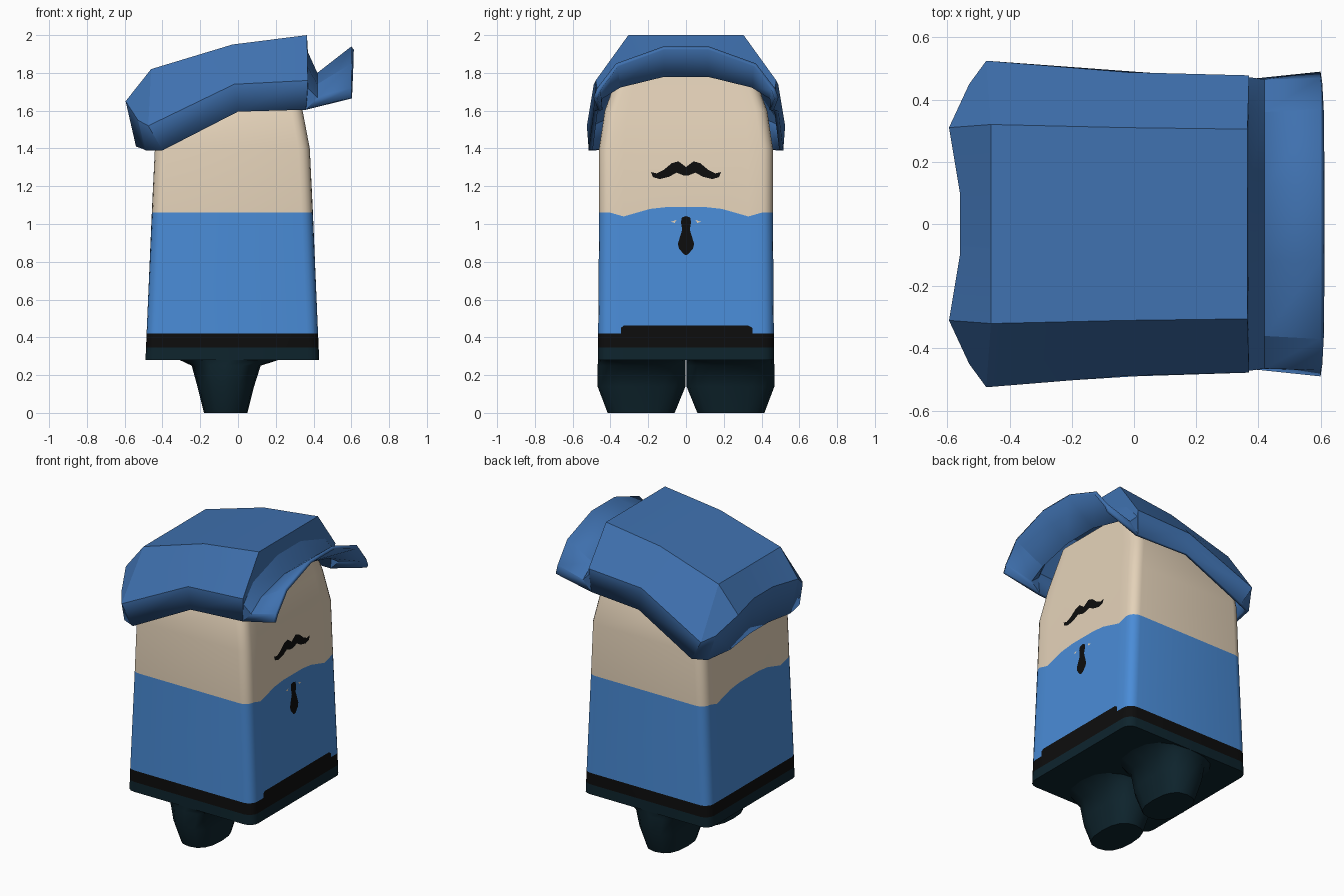
import bpy, bmesh, math

if "Cube" in bpy.data.objects:
    bpy.data.objects.remove(bpy.data.objects["Cube"])


def material(name, rgb):
    m = bpy.data.materials.new(name)
    m.diffuse_color = (*rgb, 1)
    m.use_nodes = True
    m.node_tree.nodes["Principled BSDF"].inputs["Base Color"].default_value = m.diffuse_color
    return m


SKIN = material("skin", (0.776, 0.645, 0.485))
SHIRT = material("shirt blue", (0.068, 0.262, 0.68))
CAP = material("cap blue", (0.050, 0.165, 0.43))
TROUSER = material("dark teal", (0.0044, 0.0176, 0.0262))
BLACK = material("black", (0.004, 0.004, 0.004))


def finish(bm, name, mats, angle=30):
    me = bpy.data.meshes.new(name)
    bm.to_mesh(me)
    bm.free()
    ob = bpy.data.objects.new(name, me)
    bpy.context.collection.objects.link(ob)
    for m in mats:
        me.materials.append(m)
    bpy.ops.object.select_all(action='DESELECT')
    ob.select_set(True)
    bpy.context.view_layer.objects.active = ob
    bpy.ops.object.shade_smooth_by_angle(angle=math.radians(angle))
    return ob


def loft(rings, mat_ids=None):
    """Closed rings skinned together and capped at both ends."""
    bm = bmesh.new()
    rows = [[bm.verts.new(p) for p in r] for r in rings]
    n = len(rows[0])
    for k in range(len(rows) - 1):
        for i in range(n):
            j = (i + 1) % n
            f = bm.faces.new((rows[k][i], rows[k][j], rows[k + 1][j], rows[k + 1][i]))
            f.material_index = mat_ids[k] if mat_ids else 0
    bm.faces.new(rows[0][::-1]).material_index = mat_ids[0] if mat_ids else 0
    bm.faces.new(rows[-1]).material_index = mat_ids[-1] if mat_ids else 0
    bmesh.ops.recalc_face_normals(bm, faces=bm.faces)
    return bm


# ---- body: rounded box in colour bands, face side towards +x
def body_ring(x0, x1, h, zf, r=0.06):
    pts = []
    corners = [(x1 - r, h - r, 0), (x0 + r, h - r, 90), (x0 + r, -h + r, 180), (x1 - r, -h + r, 270)]
    cols = [-0.33, -0.19, -0.1, 0.1, 0.19, 0.33]
    for i, (cx, cy, a) in enumerate(corners):
        for s in range(5):
            t = math.radians(a + s * 22.5)
            pts.append((cx + r * math.cos(t), cy + r * math.sin(t)))
        if i == 1:
            pts += [(x0, y * h / 0.46) for y in cols[::-1]]
        if i == 3:
            pts += [(x1, y * h / 0.46) for y in cols]
    return [(x, y, zf(x, y)) for x, y in pts]


def front_x(z):
    return 0.43 - 0.0446 * (z - 0.28)


def collar(x, y):
    if -0.42 < x < 0.35:
        return 1.06
    a = abs(y)
    return 1.09 if a < 0.15 else 1.08 if a < 0.25 else 1.04 if a < 0.36 else 1.06


def level(z):
    return lambda x, y: z


rings = [body_ring(-0.49, 0.43, 0.465, level(0.28)),
         body_ring(-0.487, front_x(0.345), 0.465, level(0.345)),
         body_ring(-0.484, front_x(0.42), 0.465, level(0.42)),
         body_ring(-0.455, front_x(1.06), 0.46, collar),
         body_ring(-0.44, 0.38, 0.46, level(1.4)),
         body_ring(-0.42, 0.342, 0.43, level(1.6)),
         body_ring(-0.36, 0.30, 0.34, lambda x, y: 1.80 + 0.2 * x)]
finish(loft(rings, [0, 1, 2, 3, 3, 3]), "body", [TROUSER, BLACK, SHIRT, SKIN])


# ---- legs: stubby rounded loft on each side
def leg_ring(z, x0, x1, y0, y1, s):
    cx, cy = (x0 + x1) / 2, s * (y0 + y1) / 2
    rx, ry = (x1 - x0) / 2, (y1 - y0) / 2
    out = []
    for i in range(16):
        c, d = math.cos(i * math.pi / 8), math.sin(i * math.pi / 8)
        out.append((cx + rx * math.copysign(abs(c) ** 0.8, c),
                    cy + ry * math.copysign(abs(d) ** 0.8, d), z))
    return out


for side, s in (("right", -1), ("left", 1)):
    finish(loft([leg_ring(0.0, -0.18, 0.05, 0.06, 0.415, s),
                 leg_ring(0.14, -0.215, 0.085, 0.003, 0.468, s),
                 leg_ring(0.25, -0.245, 0.12, 0.003, 0.468, s),
                 leg_ring(0.285, -0.32, 0.23, 0.003, 0.465, s)]),
           "leg_" + side, [TROUSER], 60)


# ---- cap: half sections (rim, side, shoulder, inner) from visor to back
front_rim = (0.36, 0.465, 1.605)
back_rim = (-0.49, 0.475, 1.39)
sections = [
    [(0.6, 0.49, 1.67), (0.6, 0.47, 1.72), (0.6, 0.37, 1.85), (0.6, 0.12, 1.94)],
    [front_rim, (0.42, 0.465, 1.67), (0.42, 0.36, 1.74), (0.42, 0.12, 1.80)],
    [front_rim, (0.37, 0.472, 1.72), (0.37, 0.37, 1.83), (0.37, 0.12, 1.91)],
    [front_rim, (0.37, 0.478, 1.76), (0.365, 0.305, 2.0), (0.365, 0.1, 2.0)],
    [(0, 0.49, 1.595), (-0.02, 0.488, 1.74), (-0.03, 0.31, 1.95), (-0.03, 0.1, 1.95)],
    [(-0.40, 0.515, 1.39), (-0.475, 0.525, 1.52), (-0.46, 0.32, 1.82), (-0.46, 0.1, 1.82)],
    [back_rim, (-0.53, 0.45, 1.55), (-0.595, 0.31, 1.65), (-0.56, 0.1, 1.67)],
    [back_rim, (-0.51, 0.42, 1.40), (-0.54, 0.31, 1.41), (-0.53, 0.1, 1.43)],
]
bm = bmesh.new()
rows = []
for half in sections:
    full = half + [(x, -y, z) for x, y, z in half[::-1]]
    rows.append([bm.verts.new(p) for p in full])
for a, b in zip(rows, rows[1:]):
    for i in range(7):
        bm.faces.new((a[i], b[i], b[i + 1], a[i + 1]))
bmesh.ops.remove_doubles(bm, verts=bm.verts, dist=0.0005)
bm.normal_update()
if max(bm.faces, key=lambda f: f.calc_center_median().z).normal.z < 0:
    bmesh.ops.reverse_faces(bm, faces=bm.faces)
cap = finish(bm, "cap", [CAP], 20)
sol = cap.modifiers.new("thickness", 'SOLIDIFY')
sol.thickness = 0.022
sol.offset = -1


# ---- painted details as thin sheets on the face side
def decal(name, outline, mat):
    bm = bmesh.new()
    f = bm.faces.new([bm.verts.new((front_x(z) + 0.004, y, z)) for y, z in outline])
    f.normal_update()
    if f.normal.x < 0:
        f.normal_flip()
    bmesh.ops.triangulate(bm, faces=bm.faces)
    finish(bm, name, [mat])


def mirrored(half):
    return half + [(-y, z) for y, z in half[::-1] if y > 0]


decal("moustache", mirrored([
    (0, 1.302), (0.04, 1.332), (0.075, 1.322), (0.12, 1.285), (0.155, 1.268), (0.185, 1.275),
    (0.175, 1.248), (0.14, 1.238), (0.09, 1.25), (0.05, 1.272), (0.015, 1.258)]), BLACK)
decal("tie", mirrored([
    (0, 1.042), (0.022, 1.035), (0.027, 1.01), (0.02, 0.97), (0.043, 0.895),
    (0.037, 0.87), (0.012, 0.84), (0, 0.835)]), BLACK)
decal("belt_front", [(-0.345, 0.41), (0.352, 0.41), (0.352, 0.45), (0.33, 0.462),
                     (-0.33, 0.462), (-0.345, 0.45)], BLACK)
for side, s in (("right", -1), ("left", 1)):
    decal("collar_tip_" + side, [(s * 0.05, 1.022), (s * 0.08, 1.012), (s * 0.06, 1.005)], SKIN)
